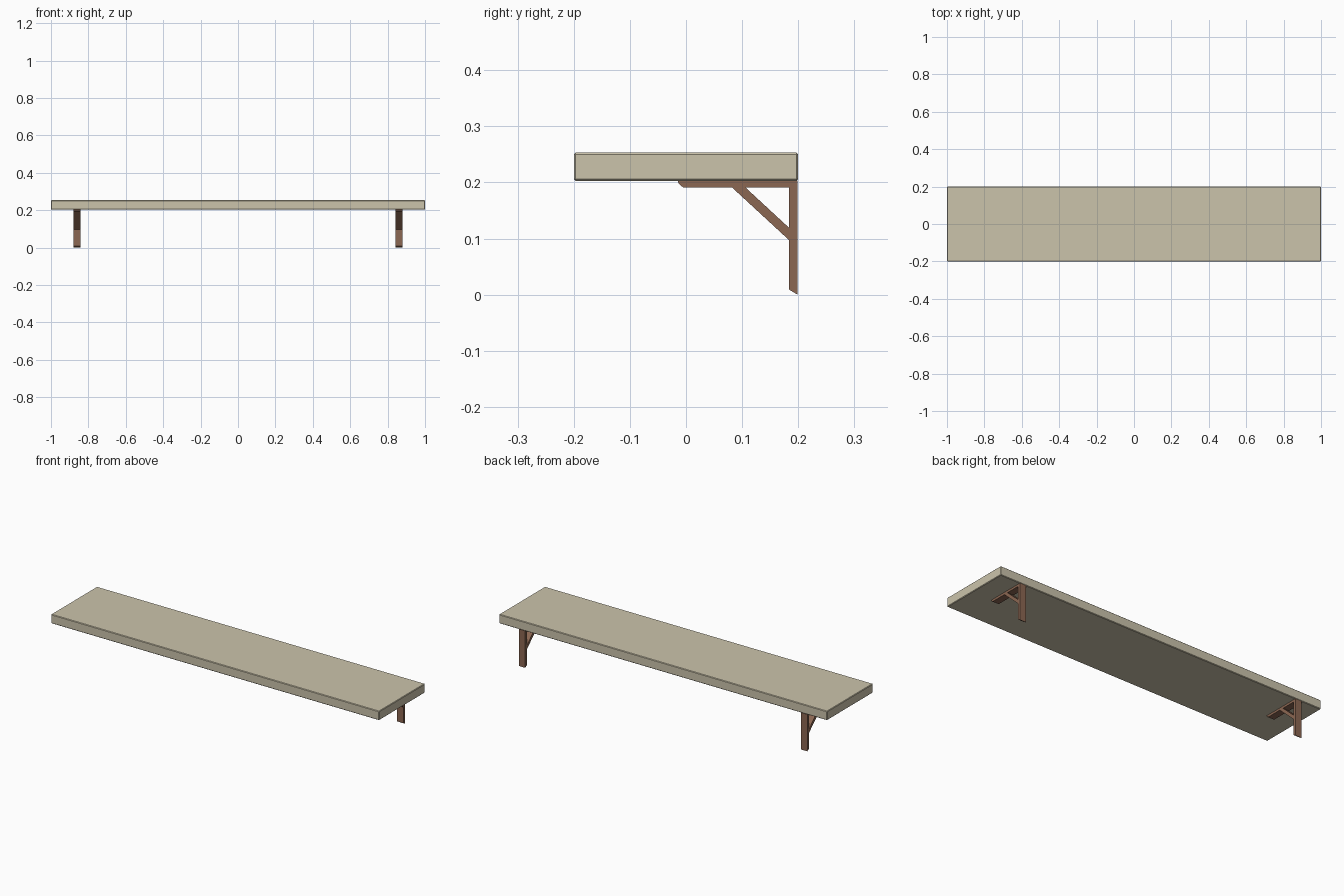
import bpy, bmesh

if "Cube" in bpy.data.objects:
    bpy.data.objects.remove(bpy.data.objects["Cube"])


def material(name, rgb):
    m = bpy.data.materials.new(name)
    m.diffuse_color = (*rgb, 1.0)
    m.use_nodes = True
    m.node_tree.nodes["Principled BSDF"].inputs["Base Color"].default_value = m.diffuse_color
    return m


cream = material("cream board", (0.60, 0.55, 0.41))
brown = material("brown bracket", (0.26, 0.135, 0.085))


def extrude_profile(name, profile, x0, x1, mat):
    """Prism along x from a (y, z) outline."""
    bm = bmesh.new()
    face = bm.faces.new([bm.verts.new((x0, y, z)) for y, z in profile])
    res = bmesh.ops.extrude_face_region(bm, geom=[face])
    verts = [g for g in res["geom"] if isinstance(g, bmesh.types.BMVert)]
    bmesh.ops.translate(bm, verts=verts, vec=(x1 - x0, 0, 0))
    bmesh.ops.recalc_face_normals(bm, faces=bm.faces)
    me = bpy.data.meshes.new(name)
    bm.to_mesh(me)
    bm.free()
    me.materials.append(mat)
    ob = bpy.data.objects.new(name, me)
    bpy.context.collection.objects.link(ob)
    return ob


# Shelf board with small chamfered edges
board = extrude_profile("shelf_board",
                        [(-0.2, 0.203), (0.2, 0.203), (0.2, 0.253), (-0.2, 0.253)],
                        -1.0, 1.0, cream)
bev = board.modifiers.new("edge_chamfer", 'BEVEL')
bev.width = 0.003
bev.segments = 1

# Bracket outlines seen from the side
arm = [(-0.015, 0.2035), (-0.013, 0.198), (-0.005, 0.191), (0.199, 0.191), (0.199, 0.2035)]
post = [(0.184, 0.192), (0.184, 0.009), (0.199, 0.0), (0.199, 0.192)]
brace = [(0.081, 0.192), (0.105, 0.192), (0.185, 0.118), (0.185, 0.096)]

# Two brackets, left and right
for side, cx in (("left", -0.86), ("right", 0.86)):
    for part, outline in (("arm", arm), ("post", post), ("brace", brace)):
        extrude_profile(f"{side}_bracket_{part}", outline, cx - 0.019, cx + 0.019, brown)
